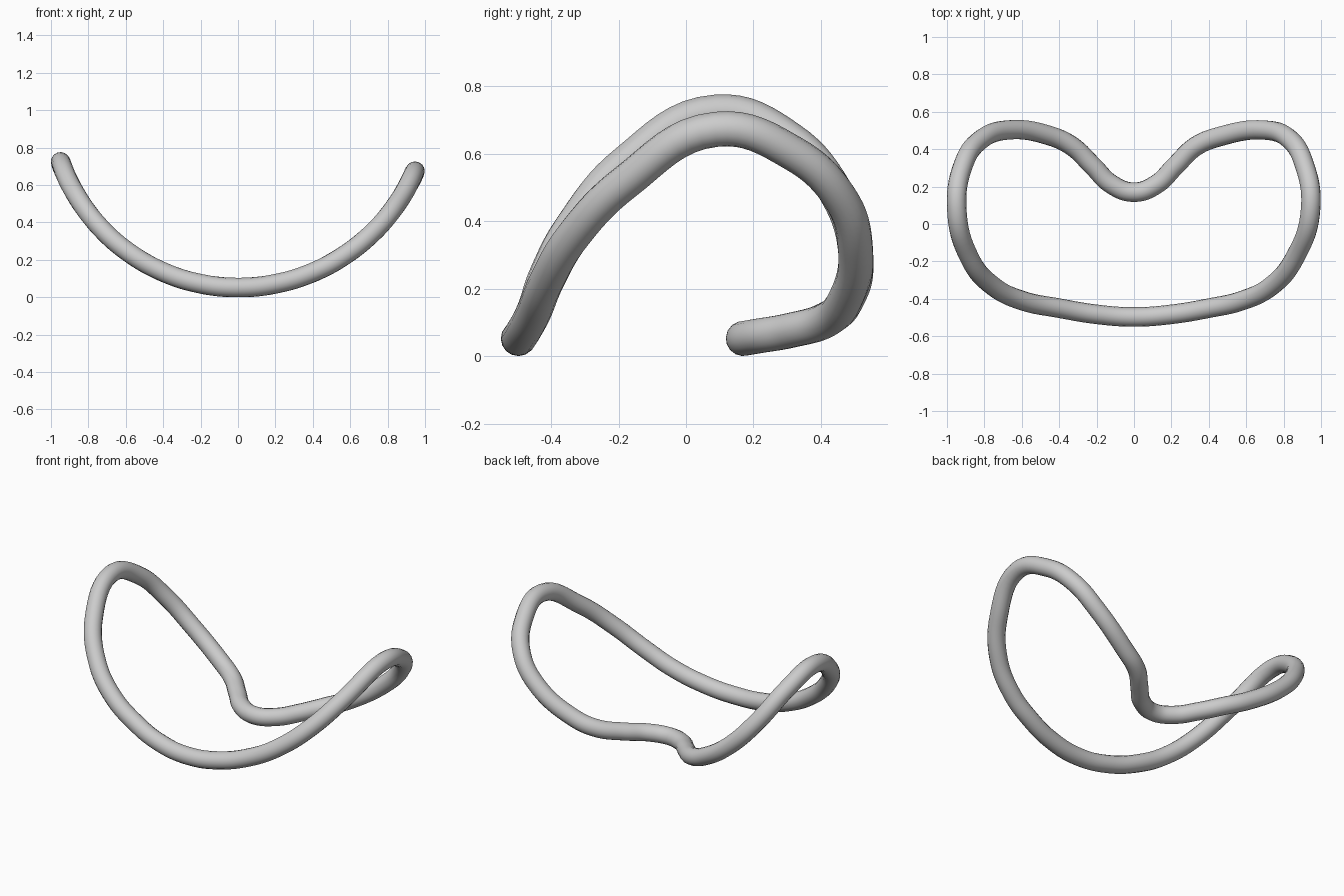
import bpy
from math import sqrt

if "Cube" in bpy.data.objects:
    bpy.data.objects.remove(bpy.data.objects["Cube"])

R = 0.052  # tube radius

# closed outline seen from the top (x, y)
outline = [
    (0, -0.497), (0.2, -0.483), (0.4, -0.45), (0.57, -0.412), (0.73, -0.335),
    (0.86, -0.18), (0.945, 0.09), (0.91, 0.32), (0.83, 0.455), (0.70, 0.502),
    (0.46, 0.468), (0.33, 0.415), (0.22, 0.31), (0.12, 0.212),
    (0, 0.17),
    (-0.12, 0.212), (-0.22, 0.31), (-0.33, 0.415), (-0.46, 0.475), (-0.67, 0.503),
    (-0.82, 0.45), (-0.915, 0.31), (-0.948, 0.09), (-0.88, -0.18),
    (-0.75, -0.335), (-0.59, -0.412), (-0.4, -0.45), (-0.2, -0.483),
]


def height(x):
    # the loop lies on a cylinder, slightly tighter on the left
    r = 1.03 if x > 0 else 1.005
    return R + r - sqrt(r * r - x * x)


# bent tube loop
curve = bpy.data.curves.new("bent_loop", "CURVE")
curve.dimensions = "3D"
curve.bevel_depth = R
curve.bevel_resolution = 6
curve.resolution_u = 8
spline = curve.splines.new("BEZIER")
spline.bezier_points.add(len(outline) - 1)
for p, (x, y) in zip(spline.bezier_points, outline):
    p.co = (x, y, height(x))
    p.handle_left_type = p.handle_right_type = "AUTO"
spline.use_cyclic_u = True
spline.use_smooth = True
loop = bpy.data.objects.new("bent_loop", curve)
bpy.context.collection.objects.link(loop)
